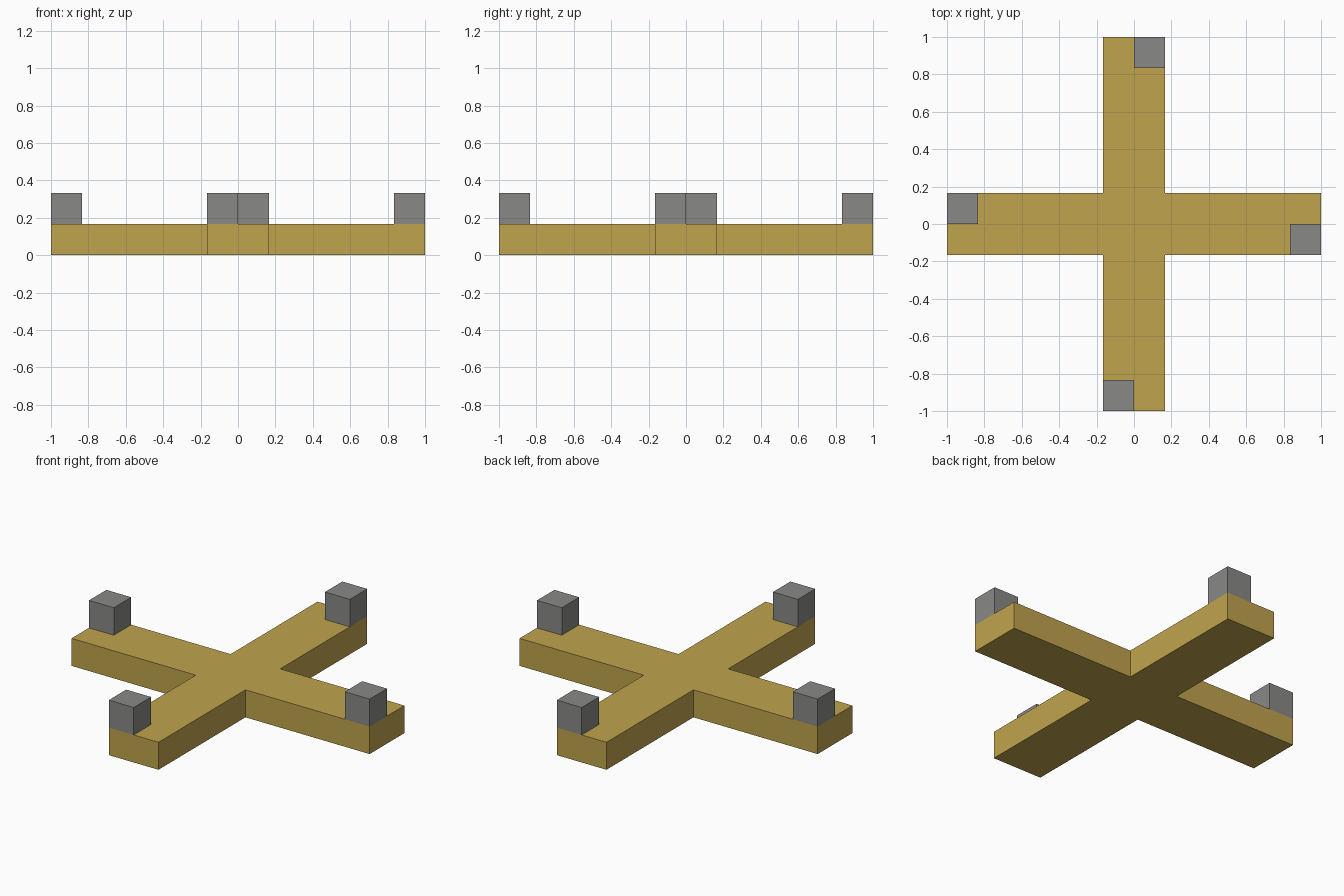
import bpy
import bmesh
from math import pi
from mathutils import Matrix, Vector

if "Cube" in bpy.data.objects:
    bpy.data.objects.remove(bpy.data.objects["Cube"], do_unlink=True)

S = 1 / 6  # block size, also the half width and height of each arm


def make_material(name, colour):
    mat = bpy.data.materials.new(name)
    mat.use_nodes = True
    mat.diffuse_color = colour
    bsdf = next(n for n in mat.node_tree.nodes if n.type == "BSDF_PRINCIPLED")
    bsdf.inputs["Base Color"].default_value = colour
    bsdf.inputs["Roughness"].default_value = 0.8
    return mat


def make_object(name, bm, mat):
    bmesh.ops.recalc_face_normals(bm, faces=bm.faces)
    mesh = bpy.data.meshes.new(name)
    bm.to_mesh(mesh)
    bm.free()
    mesh.materials.append(mat)
    obj = bpy.data.objects.new(name, mesh)
    bpy.context.collection.objects.link(obj)
    return obj


gold = make_material("golden_tan", (0.53, 0.37, 0.075, 1))
grey = make_material("stone_grey", (0.25, 0.25, 0.245, 1))

# Cross base: one arm outline turned four times, then extruded upward
bm = bmesh.new()
arm = [Vector((S, -S, 0)), Vector((1, -S, 0)), Vector((1, S, 0))]
outline = [Matrix.Rotation(i * pi / 2, 3, "Z") @ p for i in range(4) for p in arm]
face = bm.faces.new([bm.verts.new(p) for p in outline])
raised = bmesh.ops.extrude_face_region(bm, geom=[face], use_keep_orig=True)
top = [v for v in raised["geom"] if isinstance(v, bmesh.types.BMVert)]
bmesh.ops.translate(bm, vec=(0, 0, S), verts=top)
make_object("cross_base", bm, gold)

# Corner blocks: one on the clockwise corner of each arm end
for i, side in enumerate(("left", "back", "right", "front")):
    bm = bmesh.new()
    place = Matrix.Rotation(i * pi / 2, 4, "Z") @ Matrix.Translation((1 - S / 2, -S / 2, S * 1.5))
    bmesh.ops.create_cube(bm, size=S, matrix=place)
    make_object(side + "_block", bm, grey)
